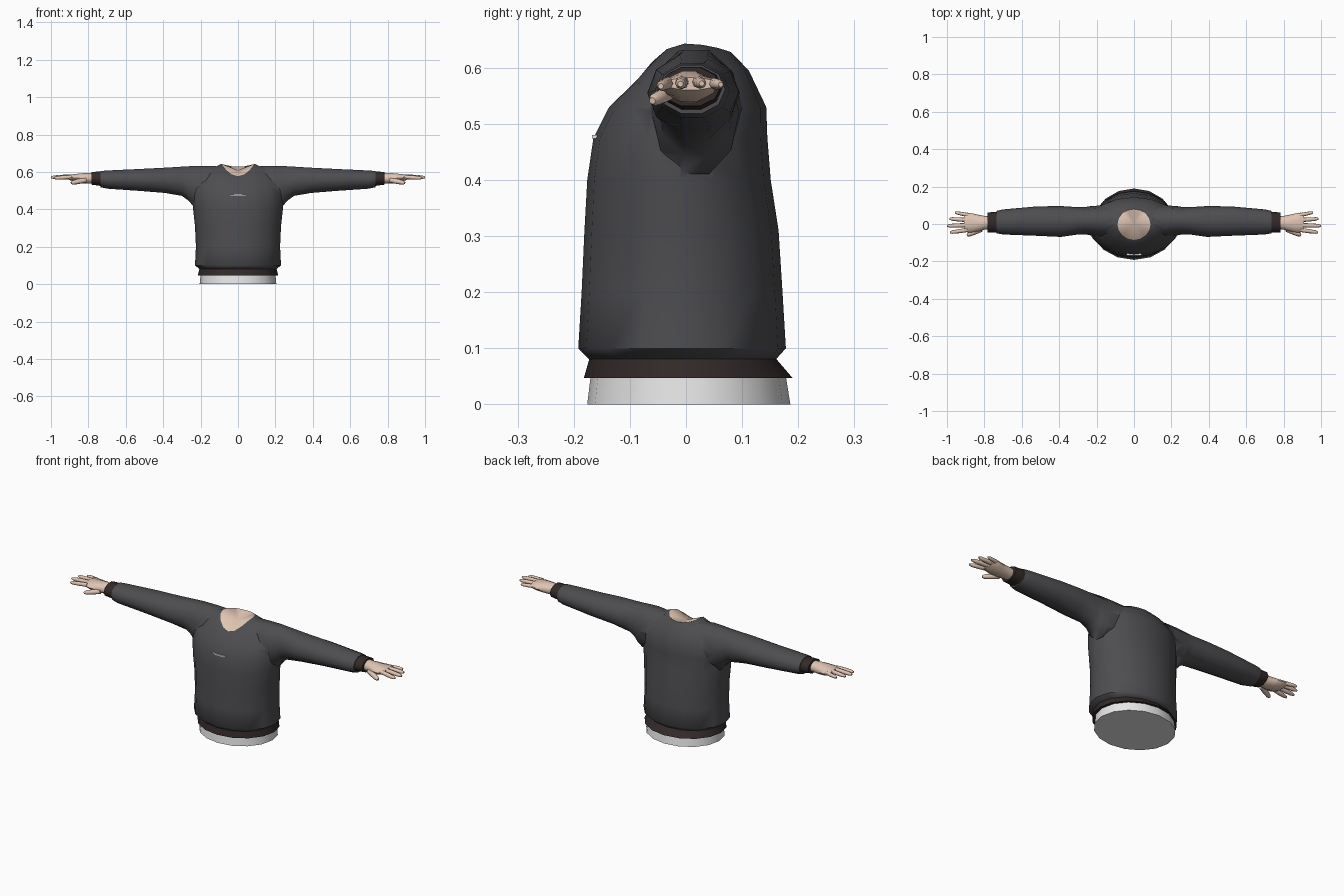
import bpy, bmesh, math
from mathutils import Vector

if "Cube" in bpy.data.objects:
    bpy.data.objects.remove(bpy.data.objects["Cube"])


def material(name, rgb):
    m = bpy.data.materials.new(name)
    m.diffuse_color = (*rgb, 1)
    m.use_nodes = True
    m.node_tree.nodes["Principled BSDF"].inputs["Base Color"].default_value = m.diffuse_color
    return m


CHARCOAL = material("charcoal", (0.075, 0.075, 0.082))
BROWN = material("dark_brown", (0.033, 0.022, 0.022))
SKIN = material("skin", (0.75, 0.56, 0.45))
WHITE = material("white", (0.85, 0.85, 0.85))


def loft(name, rings, mats, tip=None, angle=50):
    """Skin a closed tube through rings of points; tip is an optional end apex."""
    bm = bmesh.new()
    loops = [[bm.verts.new(p) for p in r] for r in rings]
    n = len(loops[0])
    for a, b in zip(loops, loops[1:]):
        for i in range(n):
            j = (i + 1) % n
            bm.faces.new((a[i], a[j], b[j], b[i]))
    bm.faces.new(loops[0][::-1])
    if tip:
        apex = bm.verts.new(tip)
        for i in range(n):
            f = bm.faces.new((loops[-1][i], loops[-1][(i + 1) % n], apex))
            f.material_index = len(mats) - 1
    else:
        bm.faces.new(loops[-1])
    bmesh.ops.recalc_face_normals(bm, faces=bm.faces)
    me = bpy.data.meshes.new(name)
    bm.to_mesh(me)
    bm.free()
    ob = bpy.data.objects.new(name, me)
    bpy.context.collection.objects.link(ob)
    for m in mats:
        me.materials.append(m)
    smooth(ob, angle)
    return ob


def smooth(ob, angle=50):
    bpy.ops.object.select_all(action='DESELECT')
    ob.select_set(True)
    bpy.context.view_layer.objects.active = ob
    bpy.ops.object.shade_smooth_by_angle(angle=math.radians(angle))


def body_ring(hx, yf, yb, zs, zf=None, zb=None, n=16):
    """Horizontal oval whose front and back may dip below its sides."""
    zf, zb = zf or zs, zb or zs
    pts = []
    for i in range(n):
        a = math.tau * i / n
        s = math.sin(a)
        z = zs + ((zb if s > 0 else zf) - zs) * s * s
        pts.append((hx * math.cos(a), (yf + yb) / 2 + (yb - yf) / 2 * s, z))
    return pts


def arm_ring(side, x, y0, y1, z0, z1, n=10):
    """Upright oval across the arm."""
    return [(side * x,
             (y0 + y1) / 2 + (y1 - y0) / 2 * math.cos(math.tau * i / n),
             (z0 + z1) / 2 + (z1 - z0) / 2 * math.sin(math.tau * (i + .5) / n - math.pi / n))
            for i in range(n)]


def digit(name, side, start, end, r):
    """Tapered finger between two points with a rounded end."""
    a, b = Vector(start), Vector(end)
    d = (b - a).normalized()
    u = d.cross(Vector((0, 0, 1))).normalized()
    v = u.cross(d)
    rings = []
    for t, k in ((0, 1), (.5, 1.0), (.85, .85), (1, .45)):
        c = a.lerp(b, t)
        ring = [c + (u * math.cos(math.tau * i / 8) + v * math.sin(math.tau * i / 8)) * r * k
                for i in range(8)]
        rings.append([(side * p.x, p.y, p.z) for p in ring])
    loft(name, rings, [SKIN])


# Jumper body, with the neck opening closed by skin
jumper = loft("jumper", [body_ring(*r) for r in (
    (.205, -.172, .16, .08), (.23, -.192, .178, .1), (.225, -.186, .172, .2),
    (.23, -.181, .165, .31), (.24, -.176, .151, .4), (.245, -.165, .145, .475),
    (.24, -.137, .143, .53), (.17, -.103, .112, .605, .563, .595),
    (.088, -.085, .08, .643, .577, .628))],
    [CHARCOAL, SKIN], tip=(0, 0, .608))

SLEEVE = ((.1, -.05, .09, .46, .634), (.17, -.07, .1, .42, .637), (.235, -.06, .095, .405, .637),
          (.262, -.055, .09, .44, .635), (.30, -.056, .09, .468, .632), (.39, -.069, .096, .484, .626),
          (.52, -.063, .094, .495, .619), (.7, -.056, .078, .508, .61), (.735, -.05, .07, .516, .607))
CUFF = ((.725, -.045, .065, .522, .604), (.783, -.046, .062, .53, .602))
PALM = ((.77, -.027, .042, .537, .594), (.80, -.03, .043, .536, .596), (.835, -.04, .05, .538, .594),
        (.87, -.045, .058, .545, .59), (.895, -.044, .061, .553, .587), (.908, -.038, .055, .56, .583))
FINGERS = {"index": ((.89, -.032, .573), (.984, -.045, .567), .011),
           "middle": ((.89, -.006, .575), (1.0, -.01, .571), .0115),
           "ring": ((.89, .021, .575), (.987, .028, .572), .011),
           "little": ((.88, .046, .572), (.957, .062, .57), .01),
           "thumb": ((.815, -.028, .556), (.892, -.06, .541), .0135)}

for side, label in ((1, "right"), (-1, "left")):
    # Sleeve fused into the body
    sleeve = loft(label + "_sleeve", [arm_ring(side, *s) for s in SLEEVE], [CHARCOAL])
    mod = jumper.modifiers.new("join_" + label, 'BOOLEAN')
    mod.operation, mod.solver, mod.object = 'UNION', 'EXACT', sleeve
    bpy.context.view_layer.objects.active = jumper
    bpy.ops.object.modifier_apply(modifier=mod.name)
    bpy.data.objects.remove(sleeve)
    # Cuff and hand
    loft(label + "_cuff", [arm_ring(side, *s) for s in CUFF], [BROWN])
    loft(label + "_palm", [arm_ring(side, *s) for s in PALM], [SKIN])
    for name, (a, b, r) in FINGERS.items():
        digit(label + "_" + name + "_finger", side, a, b, r)
smooth(jumper, 60)

# Hem band and undershirt
loft("hem_band", [body_ring(.215, -.182, .19, .047), body_ring(.206, -.172, .16, .082)], [BROWN])
loft("undershirt", [body_ring(.205, -.176, .186, 0), body_ring(.2, -.17, .178, .05)], [WHITE])

# Thin stripe on the chest
bpy.ops.mesh.primitive_cube_add(size=1, location=(0, -.163, .477))
stripe = bpy.context.object
stripe.name = "chest_stripe"
stripe.scale = (.08, .009, .006)
stripe.data.materials.append(WHITE)
